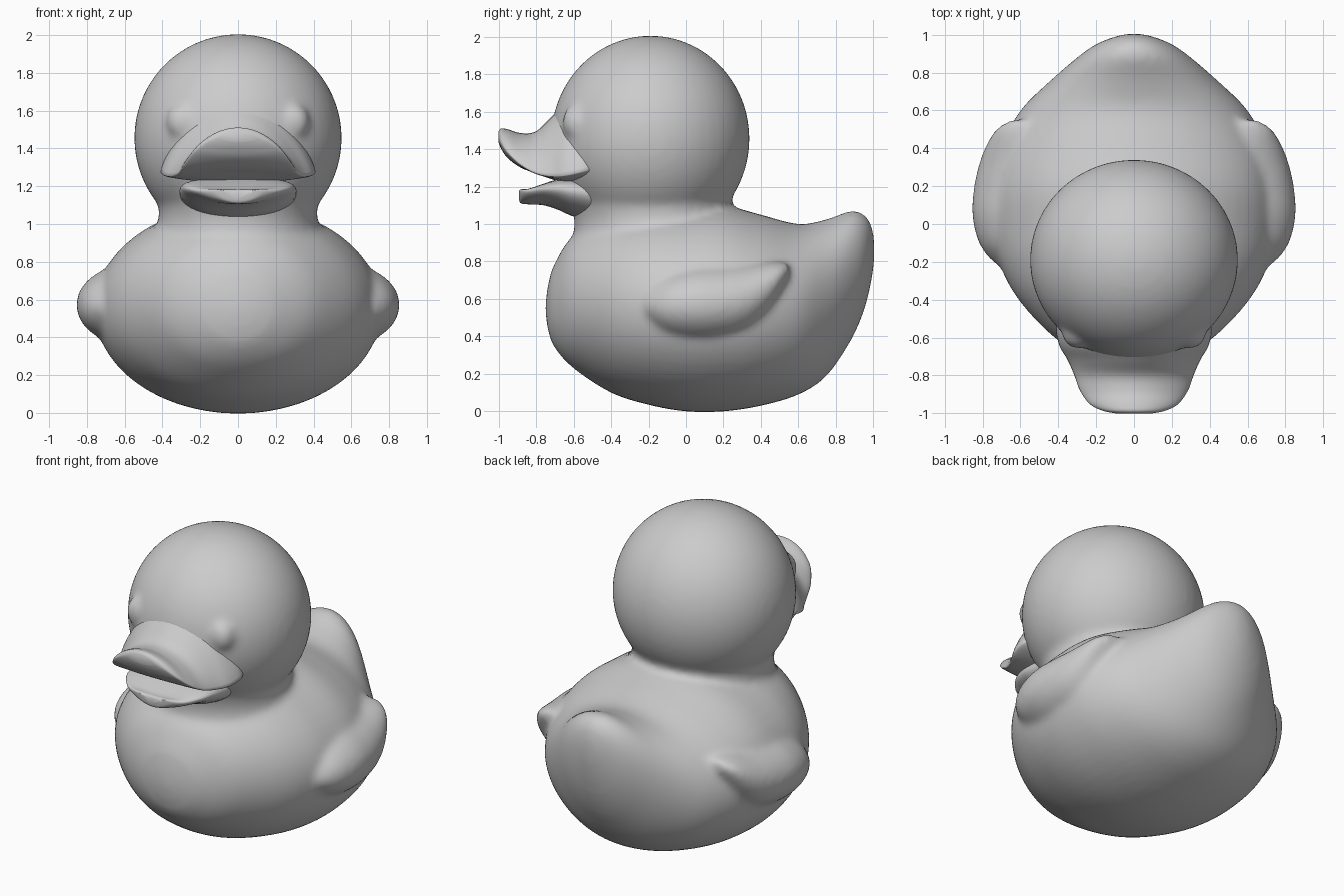
import bpy, bmesh, math
from mathutils import Vector

if "Cube" in bpy.data.objects:
    bpy.data.objects.remove(bpy.data.objects["Cube"])

rubber = bpy.data.materials.new("grey rubber")
rubber.diffuse_color = (0.6, 0.6, 0.6, 1)
rubber.use_nodes = True
rubber.node_tree.nodes["Principled BSDF"].inputs["Base Color"].default_value = rubber.diffuse_color


def spline(stations, steps=5):
    """Catmull-Rom refinement of a list of equal-length tuples."""
    out = []
    for i in range(len(stations) - 1):
        p = [stations[max(0, min(len(stations) - 1, i + k))] for k in (-1, 0, 1, 2)]
        for s in range(steps):
            t = s / steps
            out.append([0.5 * (2 * b + (c - a) * t + (2 * a - 5 * b + 4 * c - d) * t * t
                               + (3 * b - a - 3 * c + d) * t ** 3) for a, b, c, d in zip(*p)])
    out.append(list(stations[-1]))
    return out


def loft(name, stations, section, sides=40):
    """Skin cross-sections, each drawn by section(station, angle)."""
    bm = bmesh.new()
    rings = [[bm.verts.new(section(s, math.tau * k / sides)) for k in range(sides)]
             for s in spline(stations)]
    for a, b in zip(rings, rings[1:]):
        for k in range(sides):
            j = (k + 1) % sides
            bm.faces.new((a[k], a[j], b[j], b[k]))
    bm.faces.new(rings[0])
    bm.faces.new(rings[-1])
    bmesh.ops.recalc_face_normals(bm, faces=bm.faces)
    return add(name, bm)


def add(name, bm):
    mesh = bpy.data.meshes.new(name)
    bm.to_mesh(mesh)
    bm.free()
    mesh.materials.append(rubber)
    mesh.shade_smooth()
    obj = bpy.data.objects.new(name, mesh)
    bpy.context.collection.objects.link(obj)
    return obj


def ball(name, centre, radii):
    bm = bmesh.new()
    bmesh.ops.create_uvsphere(bm, u_segments=48, v_segments=32, radius=1)
    for v in bm.verts:
        v.co = Vector(centre) + Vector(a * r for a, r in zip(v.co, radii))
    return add(name, bm)


# Body: y, bottom, top, half width
def oval(s, a):
    y, lo, hi, w = s
    return (w * math.cos(a), y, (lo + hi) / 2 + (hi - lo) / 2 * math.sin(a))


body = loft("body", [
    (-0.75, 0.53, 0.57, 0.02), (-0.735, 0.43, 0.68, 0.13), (-0.70, 0.34, 0.79, 0.24),
    (-0.6, 0.23, 0.94, 0.42), (-0.4, 0.10, 1.05, 0.61), (-0.2, 0.035, 1.09, 0.715),
    (0.0, 0.0, 1.10, 0.755), (0.2, 0.0, 1.10, 0.755), (0.4, 0.03, 1.05, 0.71),
    (0.6, 0.09, 1.0, 0.60), (0.75, 0.19, 1.025, 0.45), (0.88, 0.38, 1.07, 0.30),
    (0.95, 0.54, 1.05, 0.20), (0.99, 0.70, 0.99, 0.10), (1.005, 0.82, 0.90, 0.03)], oval, 56)

# Head and neck
head = ball("head", (0, -0.19, 1.455), (0.55, 0.53, 0.55))


def neck_ring(s, a):
    z, r, yc, tilt = s
    return (r * math.cos(a), yc + r * math.sin(a), z + tilt * math.sin(a))


neck = loft("neck", [(0.85, 0.48, -0.17, 0.05), (1.04, 0.42, -0.175, 0.05),
                     (1.2, 0.45, -0.185, 0.02), (1.35, 0.49, -0.19, 0)], neck_ring)

# Wings: y, bottom, top, outward reach; slightly raised eyes
parts = [body, head, neck]
for side in (-1, 1):
    def wing_section(s, a):
        y, lo, hi, out = s
        return (side * (0.57 + (out - 0.57) * math.cos(a)), y,
                (lo + hi) / 2 + (hi - lo) / 2 * math.sin(a))

    parts.append(loft("wing", [
        (-0.25, 0.53, 0.59, 0.66), (-0.2, 0.46, 0.66, 0.745), (-0.1, 0.39, 0.74, 0.82),
        (0.05, 0.36, 0.78, 0.855), (0.2, 0.37, 0.785, 0.845), (0.33, 0.41, 0.79, 0.815),
        (0.43, 0.50, 0.80, 0.775), (0.5, 0.62, 0.80, 0.73), (0.55, 0.72, 0.79, 0.66)],
        wing_section))
    parts.append(ball("eye", (side * 0.29, -0.58, 1.54), (0.09, 0.08, 0.10)))

# Fuse the main parts into one soft moulded skin
with bpy.context.temp_override(active_object=body, object=body, selected_objects=parts,
                               selected_editable_objects=parts):
    bpy.ops.object.join()
fuse = body.modifiers.new("fuse", 'REMESH')
fuse.mode = 'VOXEL'
fuse.voxel_size = 0.02
fuse.use_smooth_shade = True
soft = body.modifiers.new("soften", 'SMOOTH')
soft.factor = 0.5
soft.iterations = 10


# Upper bill: y, half width, edge height, crown top, crown underside
def arched(s, a):
    y, w, edge, top, under = s
    x = math.cos(a)
    crown = top if math.sin(a) >= 0 else under
    lip = 0.02 * math.sin(a)
    return (w * x, y, edge + lip + (crown - edge) * (1 - x * x) ** 0.8)


loft("upper_bill", [
    (-1.0, 0.10, 1.46, 1.475, 1.455), (-0.985, 0.17, 1.43, 1.49, 1.42),
    (-0.95, 0.235, 1.38, 1.485, 1.37), (-0.88, 0.285, 1.315, 1.465, 1.32),
    (-0.8, 0.315, 1.27, 1.475, 1.29), (-0.72, 0.35, 1.255, 1.55, 1.26),
    (-0.64, 0.395, 1.26, 1.62, 1.24), (-0.55, 0.41, 1.28, 1.62, 1.24),
    (-0.48, 0.38, 1.30, 1.58, 1.25)], arched)


# Lower bill
loft("lower_bill", [
    (-0.89, 0.08, 1.125, 1.165, 0.10), (-0.88, 0.14, 1.11, 1.18, 0.16),
    (-0.84, 0.21, 1.105, 1.185, 0.22), (-0.76, 0.275, 1.10, 1.215, 0.28),
    (-0.68, 0.30, 1.075, 1.24, 0.31), (-0.6, 0.31, 1.04, 1.25, 0.33),
    (-0.45, 0.31, 1.0, 1.25, 0.33)],
    lambda s, a: (s[1] * math.cos(a), s[0] + 0.0 * s[4],
                  (s[2] + s[3]) / 2 + 0.03 * math.cos(a) ** 2
                  + (s[3] - s[2]) / 2 * math.sin(a)))
